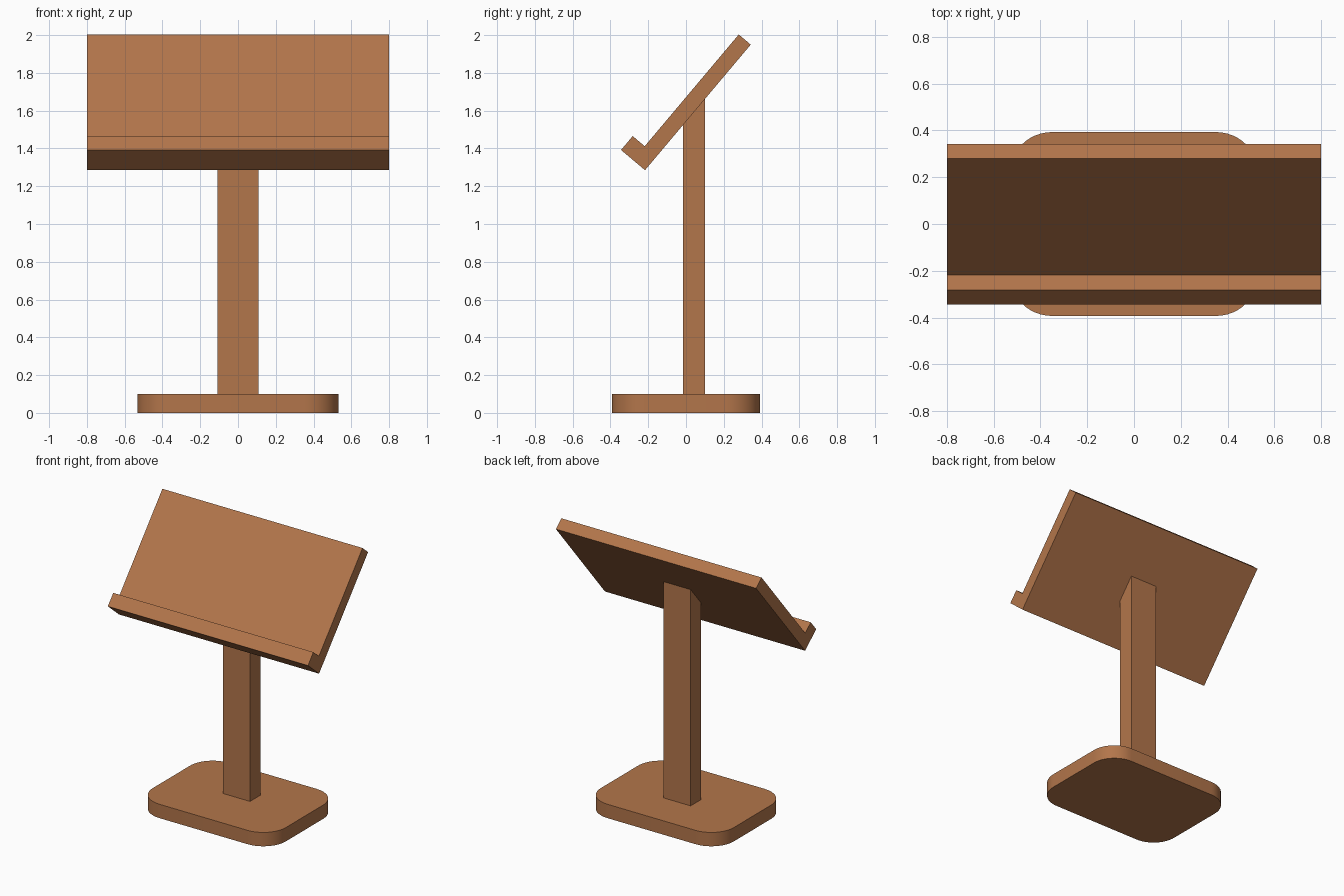
import bpy, bmesh
from math import sin, cos, pi, radians
from mathutils import Vector

if "Cube" in bpy.data.objects:
    bpy.data.objects.remove(bpy.data.objects["Cube"])

wood = bpy.data.materials.new("warm_wood")
wood.diffuse_color = (0.45, 0.18, 0.07, 1)
wood.use_nodes = True
wood.node_tree.nodes["Principled BSDF"].inputs["Base Color"].default_value = wood.diffuse_color


def extrude_profile(name, points, offset):
    """Solid made by extruding a closed 3D outline along an offset."""
    bm = bmesh.new()
    face = bm.faces.new([bm.verts.new(p) for p in points])
    ext = bmesh.ops.extrude_face_region(bm, geom=[face], use_keep_orig=True)
    moved = [v for v in ext["geom"] if isinstance(v, bmesh.types.BMVert)]
    bmesh.ops.translate(bm, verts=moved, vec=offset)
    bmesh.ops.recalc_face_normals(bm, faces=bm.faces[:])
    mesh = bpy.data.meshes.new(name)
    bm.to_mesh(mesh)
    bm.free()
    mesh.materials.append(wood)
    obj = bpy.data.objects.new(name, mesh)
    bpy.context.collection.objects.link(obj)
    return obj


# Rounded base slab
HX, HY, R, SEG = 0.532, 0.393, 0.18, 12
outline = []
for i, (sx, sy) in enumerate([(1, 1), (-1, 1), (-1, -1), (1, -1)]):
    for k in range(SEG + 1):
        a = (i + k / SEG) * pi / 2
        outline.append((sx * (HX - R) + R * cos(a), sy * (HY - R) + R * sin(a), 0))
base = extrude_profile("base", outline, (0, 0, 0.1))
bpy.context.view_layer.objects.active = base
base.select_set(True)
bpy.ops.object.shade_smooth_by_angle(angle=radians(30))

# Sloped reading board with book lip, one L-shaped side profile
TILT = radians(49.9)
along = Vector((0, cos(TILT), sin(TILT)))
out = Vector((0, -sin(TILT), cos(TILT)))
heel = Vector((-0.8, -0.217, 1.285))
LENGTH, THICK, LIP_W, LIP_H = 0.869, 0.083, 0.096, 0.166
profile = [(0, 0), (LENGTH, 0), (LENGTH, THICK), (LIP_W, THICK), (LIP_W, LIP_H), (0, LIP_H)]
extrude_profile("reading_board", [heel + along * u + out * n for u, n in profile], (1.6, 0, 0))


# Post, its top cut to the slope of the board's underside
def underside(y):
    return heel.z + (y - heel.y) * along.z / along.y


Y0, Y1 = -0.017, 0.101
extrude_profile("post", [(-0.108, Y0, 0.1), (-0.108, Y1, 0.1),
                         (-0.108, Y1, underside(Y1)), (-0.108, Y0, underside(Y0))],
                (0.216, 0, 0))
